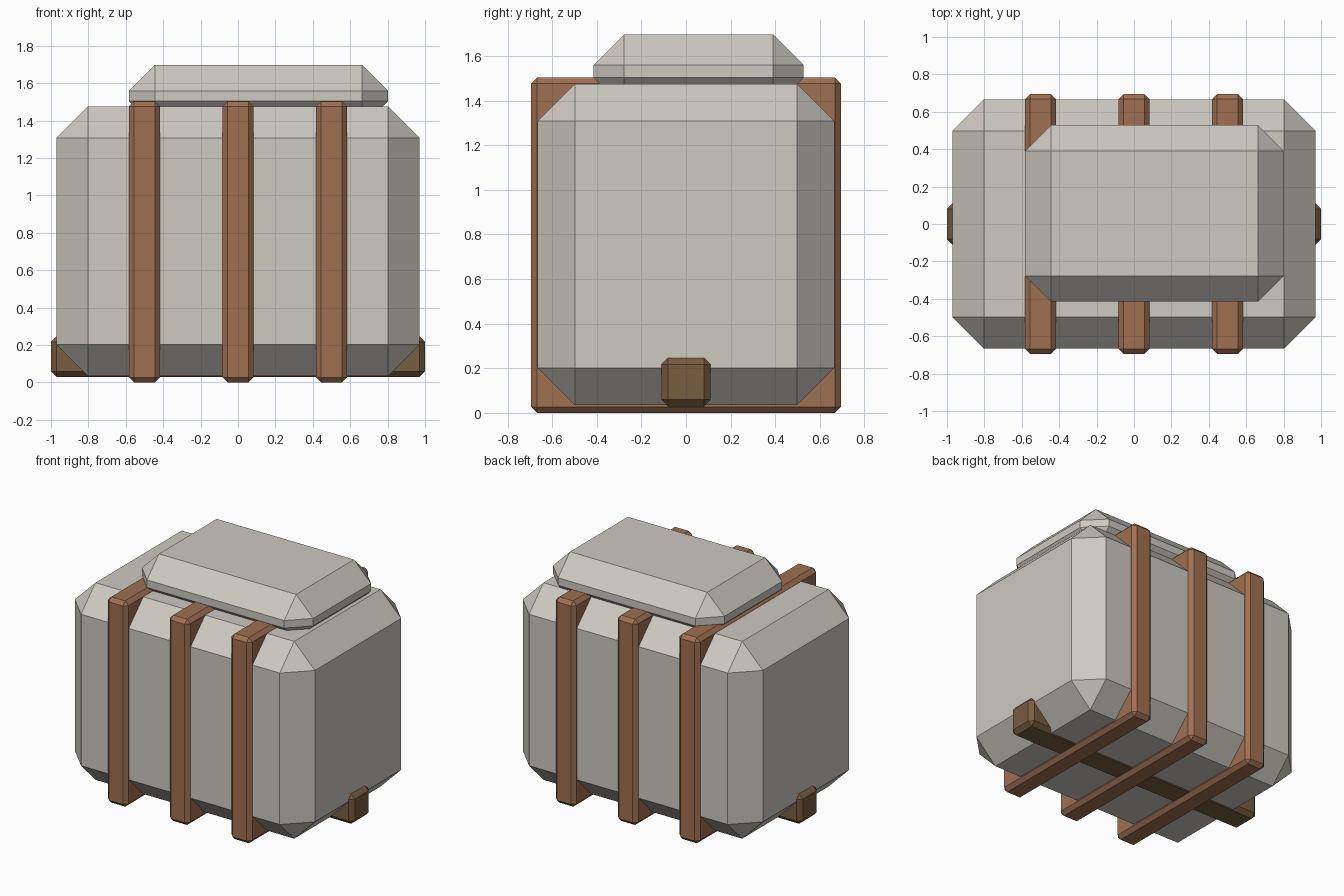
import bpy, bmesh

if "Cube" in bpy.data.objects:
    bpy.data.objects.remove(bpy.data.objects["Cube"])


def material(name, rgb):
    m = bpy.data.materials.new(name)
    m.diffuse_color = (*rgb, 1.0)
    m.use_nodes = True
    m.node_tree.nodes["Principled BSDF"].inputs["Base Color"].default_value = m.diffuse_color
    return m


canvas = material("pale grey", (0.61, 0.585, 0.53))
leather = material("strap brown", (0.352, 0.162, 0.084))
wood = material("dark olive brown", (0.19, 0.11, 0.051))


def chamfered_box(name, lo, hi, chamfer, mat):
    """Box between two corners with single-segment chamfers on every edge."""
    bm = bmesh.new()
    bmesh.ops.create_cube(bm, size=1.0)
    for v in bm.verts:
        v.co = [lo[i] + (v.co[i] + 0.5) * (hi[i] - lo[i]) for i in range(3)]
    bmesh.ops.bevel(bm, geom=bm.edges[:], offset=chamfer, offset_type='OFFSET',
                    segments=1, profile=0.5, affect='EDGES')
    bmesh.ops.recalc_face_normals(bm, faces=bm.faces[:])
    mesh = bpy.data.meshes.new(name)
    bm.to_mesh(mesh)
    bm.free()
    mesh.materials.append(mat)
    ob = bpy.data.objects.new(name, mesh)
    bpy.context.collection.objects.link(ob)
    return ob


# Main bundle
chamfered_box("body", (-0.97, -0.665, 0.035), (0.97, 0.665, 1.475), 0.167, canvas)

# Smaller pad sunk into the top, set off centre
chamfered_box("top_pad", (-0.583, -0.415, 1.366), (0.802, 0.528, 1.697), 0.138, canvas)

# Three straps wrapped around the body
for label, x in (("left", -0.5), ("middle", 0.0), ("right", 0.5)):
    chamfered_box(label + "_strap", (x - 0.083, -0.695, 0.0),
                  (x + 0.083, 0.695, 1.503), 0.027, leather)

# Carrying bar running through the bottom
chamfered_box("carry_bar", (-1.0, -0.11, 0.029), (1.0, 0.11, 0.247), 0.03, wood)
